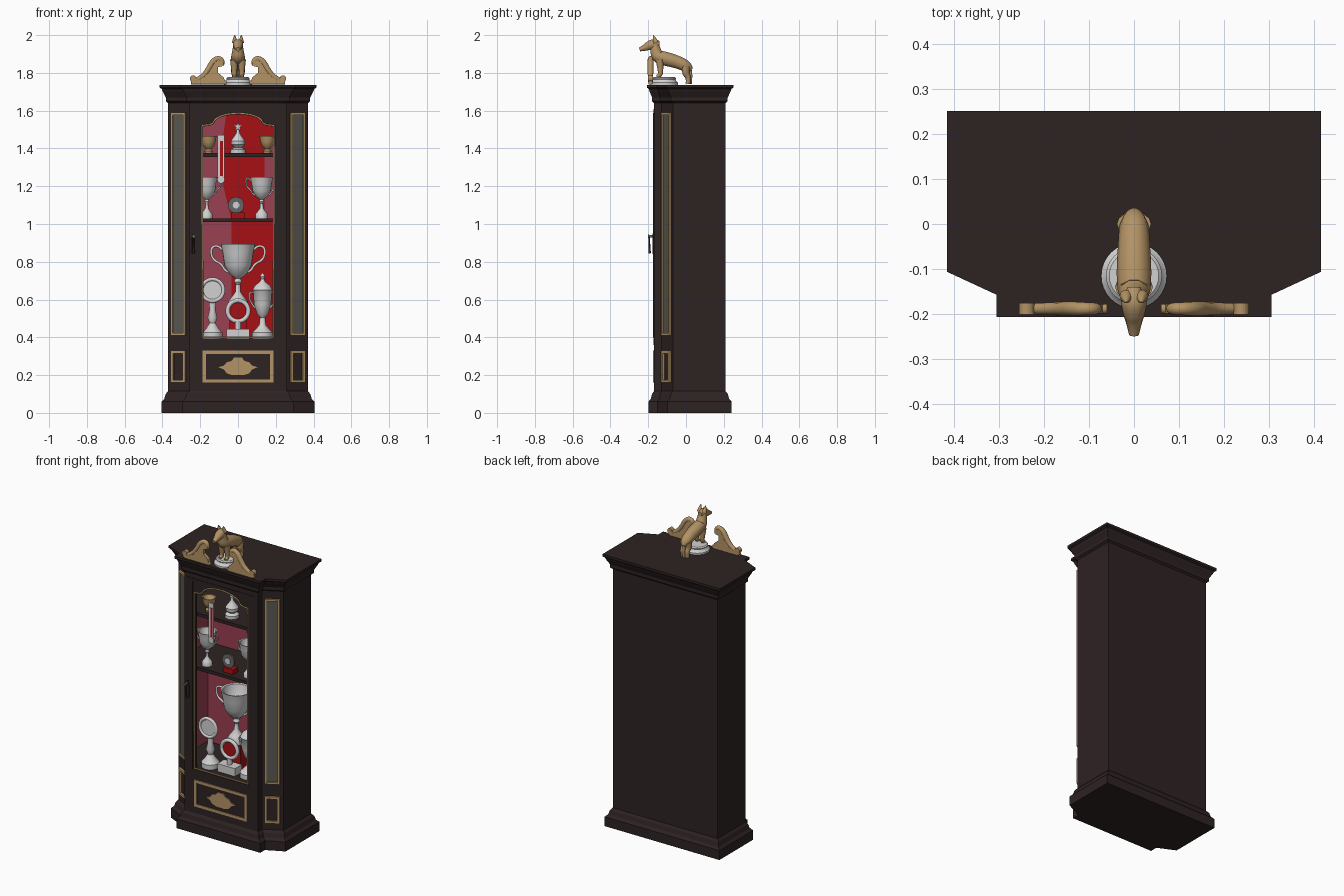
import bpy, bmesh, math
from mathutils import Matrix, Vector

if "Cube" in bpy.data.objects:
    bpy.data.objects.remove(bpy.data.objects["Cube"])

def material(name, r, g, b):
    m = bpy.data.materials.new(name)
    m.use_nodes = True
    m.diffuse_color = (r, g, b, 1)
    m.node_tree.nodes["Principled BSDF"].inputs["Base Color"].default_value = (r, g, b, 1)
    return m

WOOD = material("dark wood", .027, .016, .0165)
RED = material("red lining", .38, .005, .007)
ROSE = material("rose lining", .32, .05, .085)
GOLD = material("old gold", .45, .29, .13)
SILVER = material("silver", .64, .64, .64)
PEWTER = material("pewter", .13, .13, .13)
GLASS = material("smoked glass", .10, .095, .085)

def finish(name, bm, mat, smooth=False):
    bmesh.ops.recalc_face_normals(bm, faces=bm.faces)
    mesh = bpy.data.meshes.new(name)
    bm.to_mesh(mesh)
    bm.free()
    mesh.materials.append(mat)
    ob = bpy.data.objects.new(name, mesh)
    bpy.context.collection.objects.link(ob)
    if smooth:
        bpy.ops.object.select_all(action='DESELECT')
        ob.select_set(True)
        bpy.context.view_layer.objects.active = ob
        bpy.ops.object.shade_smooth_by_angle(angle=math.radians(40))
    return ob

def loft(name, rings, mat, smooth=False):
    bm = bmesh.new()
    loops = [[bm.verts.new(p) for p in ring] for ring in rings]
    n = len(loops[0])
    for a, b in zip(loops, loops[1:]):
        for i in range(n):
            j = (i + 1) % n
            bm.faces.new((a[i], a[j], b[j], b[i]))
    bm.faces.new(loops[0][::-1])
    bm.faces.new(loops[-1])
    return finish(name, bm, mat, smooth)

def column(name, plan, z0, z1, mat):
    return loft(name, [[(x, y, z) for x, y in plan] for z in (z0, z1)], mat)

def plate(name, outline, y0, y1, mat):
    return loft(name, [[(x, y, z) for x, z in outline] for y in (y0, y1)], mat)

def box(name, x0, x1, y0, y1, z0, z1, mat):
    return column(name, [(x0, y0), (x1, y0), (x1, y1), (x0, y1)], z0, z1, mat)

def lathe(name, x, y, z, profile, mat, n=24):
    ring = [2 * math.pi * i / n for i in range(n)]
    return loft(name, [[(x + r * math.cos(a), y + r * math.sin(a), z + h) for a in ring]
                       for r, h in profile], mat, True)

def tube(name, points, radii, mat, cyclic=False):
    cu = bpy.data.curves.new(name, 'CURVE')
    cu.dimensions = '3D'
    cu.bevel_depth, cu.bevel_resolution, cu.use_fill_caps = 1, 3, True
    sp = cu.splines.new('NURBS')
    sp.points.add(len(points) - 1)
    if not isinstance(radii, (list, tuple)):
        radii = [radii] * len(points)
    for p, co, r in zip(sp.points, points, radii):
        p.co, p.radius = (*co, 1), r
    sp.order_u, sp.resolution_u = 3, 5
    sp.use_endpoint_u, sp.use_cyclic_u = not cyclic, cyclic
    tmp = bpy.data.objects.new(name, cu)
    bpy.context.collection.objects.link(tmp)
    bpy.context.view_layer.update()
    mesh = bpy.data.meshes.new_from_object(tmp.evaluated_get(bpy.context.evaluated_depsgraph_get()))
    bm = bmesh.new()
    bm.from_mesh(mesh)
    bpy.data.objects.remove(tmp)
    return finish(name, bm, mat, True)

def frame(name, w, h, t, d, loc, rz, mat):
    bm = bmesh.new()
    for s in (-1, 1):
        for c, size in (((s * (w - t) / 2, 0, 0), (t, d, h)), ((0, 0, s * (h - t) / 2), (w, d, t))):
            bmesh.ops.create_cube(bm, size=1, matrix=Matrix.Translation(c) @ Matrix.Diagonal((*size, 1)))
    bm.transform(Matrix.Translation(loc) @ Matrix.Rotation(rz, 4, 'Z'))
    return finish(name, bm, mat)

# Cabinet plinth and cornice: one footprint stepped outwards
def footprint(z, d):
    half = [(.37 + d, .21 + .9 * d), (.37 + d, -.07 - .8 * d), (.26 + d, -.13 - .6 * d), (.26 + d, -.17 - .8 * d)]
    return [(x, y, z) for x, y in half + [(-x, y) for x, y in half[::-1]]]

loft("plinth", [footprint(*p) for p in ((0, .035), (.06, .035), (.075, .02), (.1, .013), (.115, 0), (.395, 0))], WOOD)
loft("cornice", [footprint(*p) for p in ((1.6, 0), (1.64, 0), (1.65, .012), (1.67, .012), (1.7, .028),
                                         (1.715, .034), (1.722, .045), (1.737, .045))], WOOD)

# Walls, lining, posts, glazed corners
box("back_wall", -.37, .37, .198, .21, .39, 1.61, WOOD)
box("back_lining", -.352, .352, .192, .198, .395, 1.6, RED)
plate("back_lining_left", [(-.35, .395), (-.035, .395), (-.035, 1.02), (-.1, 1.3), (-.06, 1.6), (-.35, 1.6)],
      .189, .192, ROSE)
box("back_lining_right", .14, .35, .189, .192, 1.03, 1.45, ROSE)
post = [(.37, -.07), (.26, -.13), (.26, -.17), (.19, -.17), (.19, -.14), (.24, -.14),
        (.24, -.115), (.345, -.055), (.37, -.055)]
tilt = math.atan2(.06, .11)
for s, side in ((1, "left"), (-1, "right")):
    column(side + "_post", [(s * x, y) for x, y in post], .39, 1.61, WOOD)
    box(side + "_wall", *sorted((s * .352, s * .37)), -.06, .2, .39, 1.61, WOOD)
    box(side + "_lining", *sorted((s * .346, s * .352)), -.055, .192, .395, 1.6, ROSE)
    box(side + "_door_stile", *sorted((s * .2, s * .24)), -.173, -.17, .36, 1.61, WOOD)
    at = Vector((s * .313, -.101, 0))
    out = Vector((s * math.sin(tilt), -math.cos(tilt), 0))
    frame(side + "_window_trim", .088, 1.18, .012, .016, at + out * .004 + Vector((0, 0, 1)), s * tilt, GOLD)
    frame(side + "_panel_trim", .088, .17, .015, .016, at + out * .004 + Vector((0, 0, .245)), s * tilt, GOLD)
    pane = box(side + "_glass", -.04, .04, -.004, .004, .415, 1.585, GLASS)
    pane.data.transform(Matrix.Translation(at) @ Matrix.Rotation(s * tilt, 4, 'Z'))

# Arched door head with gold trim
arch = [(.13 * math.cos(a), 1.535 + .05 * math.sin(a)) for a in [math.pi * i / 12 for i in range(13)]]
opening = [(.19, 1.52), (.15, 1.525)] + arch + [(-.15, 1.525), (-.19, 1.52)]
plate("door_head", opening + [(-.19, 1.61), (.19, 1.61)], -.17, -.14, WOOD)
box("door_bottom_rail", -.24, .24, -.173, -.17, .36, .395, WOOD)
box("door_top_rail", -.24, .24, -.173, -.17, 1.595, 1.61, WOOD)
loop = opening + [(-.188, .4), (.188, .4)]
for a, b in zip(loop, loop[1:] + loop[:1]):
    tube("door_trim", [(a[0], -.169, a[1]), (b[0], -.169, b[1])], .005, GOLD)

# Drawer with carved ornament
frame("drawer_trim", .375, .17, .017, .01, (0, -.171, .245), 0, GOLD)
half = [(.02, .293), (.035, .275), (.06, .268), (.075, .25), (.104, .242), (.075, .23), (.06, .21), (.03, .2)]
plate("drawer_ornament", half + [(-x, z) for x, z in half[::-1]], -.176, -.168, GOLD)

# Door handle and key plate
plate("key_plate", [(-.245, .84), (-.225, .84), (-.22, .9), (-.23, .95), (-.24, .95), (-.25, .9)], -.178, -.17, WOOD)
tube("door_knob", [(-.235, -.175, .935), (-.235, -.2, .935)], [.006, .009], PEWTER)
tube("door_pull", [(-.235, -.195, .93), (-.235, -.194, .89), (-.235, -.192, .845)], [.005, .004, .007], WOOD)

# Shelves follow the canted corners
shelf = [(.344, .189), (.344, -.05), (.235, -.11), (.235, -.13)]
for z in (1.02, 1.365):
    column("shelf", shelf + [(-x, y) for x, y in shelf[::-1]], z - .01, z + .01, WOOD)

# Trophies
def cup(name, x, y, z, w, h, reach):
    shape = ((.55, 0), (.55, .1), (.4, .15), (.16, .24), (.13, .36), (.24, .4), (.15, .45), (.5, .52),
             (.8, .66), (.9, .85), (1, .98), (1.02, 1), (.9, .99), (.7, .7), (.1, .56))
    lathe(name, x, y, z, [(r * w, t * h) for r, t in shape], SILVER)
    for s in (-1, 1):
        tube(name + "_handle", [(x + s * w * a, y, z + h * b) for a, b in
             ((.9, .9), (1.15, .98), (reach, .94), (reach - .1, .75), (.95, .68), (.8, .58), (.55, .55))],
             w * .075, SILVER)

box("large_cup_stand", -.045, .045, -.04, .03, .395, .56, RED)
cup("large_cup", 0, -.015, .56, .09, .335, 1.62)
cup("left_cup", -.165, -.075, 1.03, .055, .22, 1.42)
cup("right_cup", .125, -.065, 1.03, .06, .22, 1.42)

bowl = ((.02, 0), (.022, .012), (.012, .022), (.03, .04), (.036, .06), (.041, .09), (.035, .088), (.01, .045))
for x in (-.155, .155):
    lathe("gold_bowl", x, -.07, 1.375, bowl, GOLD)

lathe("star_trophy", 0, -.06, 1.375, ((.04, 0), (.04, .02), (.02, .03), (.036, .045), (.038, .065), (.02, .09),
      (.01, .105), (.008, .125)), SILVER)
star = [((.025, .011)[i % 2] * math.sin(i * math.pi / 5), 1.515 + (.025, .011)[i % 2] * math.cos(i * math.pi / 5))
        for i in range(10)]
plate("trophy_star", star, -.066, -.054, SILVER)

lathe("lidded_cup", .13, -.07, .395, ((.055, 0), (.055, .03), (.04, .045), (.018, .07), (.014, .11), (.03, .13),
      (.045, .18), (.05, .25), (.054, .255), (.04, .28), (.014, .3), (.008, .315), (.014, .328), (.004, .345)), SILVER)
for s in (-1, 1):
    tube("lidded_cup_handle", [(.13 + s * a, -.07, .395 + b) for a, b in
         ((.045, .24), (.07, .25), (.072, .2), (.04, .16))], .005, SILVER)

def disc(name, x, y, z, r, d, mat):
    pts = [(x + r * math.cos(i * math.pi / 12), z + r * math.sin(i * math.pi / 12)) for i in range(24)]
    return plate(name, pts, y, y + d, mat)

def ring(name, x, y, z, r, t, mat):
    pts = [(x + r * math.cos(i * math.pi / 8), y, z + r * math.sin(i * math.pi / 8)) for i in range(16)]
    tube(name, pts, t, mat, True)

lathe("plate_trophy_stand", -.135, -.085, .395, ((.052, 0), (.052, .03), (.035, .05), (.016, .08), (.026, .11),
      (.016, .15), (.02, .2)), SILVER)
disc("trophy_plate", -.135, -.11, .65, .055, .01, SILVER)
ring("trophy_plate_rim", -.135, -.108, .65, .059, .01, SILVER)

box("ring_trophy_base", -.062, .062, -.12, -.05, .395, .445, SILVER)
disc("ring_trophy_face", 0, -.087, .54, .05, .008, RED)
ring("ring_trophy_rim", 0, -.085, .54, .056, .012, SILVER)
tube("ring_trophy_stem", [(0, -.085, .44), (0, -.085, .485)], .016, SILVER)

box("medal_stand", -.035, .035, -.1, -.05, 1.03, 1.06, RED)
disc("shelf_medal", -.01, -.085, 1.1, .043, .01, PEWTER)
disc("shelf_medal_centre", -.01, -.09, 1.1, .018, .006, SILVER)

# Hanging ribbon with medal
box("ribbon", -.108, -.072, -.142, -.138, 1.25, 1.47, SILVER)
box("ribbon_stripe", -.094, -.08, -.145, -.142, 1.25, 1.44, RED)
disc("ribbon_medal", -.09, -.146, 1.235, .02, .008, SILVER)

# Scrolled pediment: solid wings with rounded edges and volutes
wing = [(.065, 1.74), (.075, 1.775), (.105, 1.8), (.105, 1.83), (.085, 1.835), (.075, 1.85), (.085, 1.87), (.11, 1.875),
        (.14, 1.86), (.165, 1.82), (.19, 1.785), (.24, 1.757), (.24, 1.74)]
for s, side in ((1, "left"), (-1, "right")):
    plate(side + "_wing", [(s * x, z) for x, z in wing], -.199, -.177, GOLD)
    path = ((.085, 1.84), (.08, 1.865), (.105, 1.88), (.135, 1.86), (.155, 1.82), (.185, 1.78), (.225, 1.76))
    tube(side + "_scroll", [(s * x, -.188, z) for x, z in path], [.012, .013, .014, .016, .016, .014, .012], GOLD)
    tube(side + "_scroll_bar", [(s * .06, -.188, 1.748), (s * .25, -.188, 1.748)], .011, GOLD)
    disc(side + "_volute", s * .238, -.201, 1.77, .017, .026, GOLD)

# Dog statue on a silver base
lathe("statue_base", 0, -.115, 1.736, ((.073, 0), (.073, .012), (.064, .02), (.06, .03), (.062, .036), (.055, .042)),
      SILVER, 32)

def limb(name, x, points):
    tube(name, [(x, y, z) for y, z, r in points], [r for y, z, r in points], GOLD)

limb("dog_body", 0, ((.028, 1.815, .012), (.012, 1.83, .032), (-.04, 1.856, .035), (-.1, 1.873, .039),
                     (-.15, 1.885, .037), (-.16, 1.915, .03), (-.168, 1.95, .025)))
limb("dog_head", 0, ((-.14, 1.955, .014), (-.165, 1.955, .029), (-.195, 1.945, .026), (-.22, 1.932, .017),
                     (-.246, 1.924, .011)))
limb("dog_tail", 0, ((.015, 1.83, .012), (.028, 1.8, .01), (.023, 1.742, .008)))
for s, side in ((1, "left"), (-1, "right")):
    limb(side + "_front_leg", s * .02, ((-.14, 1.87, .022), (-.135, 1.82, .016), (-.135, 1.785, .012), (-.155, 1.78, .01)))
    limb(side + "_hind_leg", s * .016, ((0, 1.835, .022), (-.005, 1.8, .021), (.015, 1.775, .013), (.01, 1.742, .013)))
    limb(side + "_ear", s * .017, ((-.16, 1.96, .015), (-.166, 1.98, .011), (-.174, 2.0, .002)))
